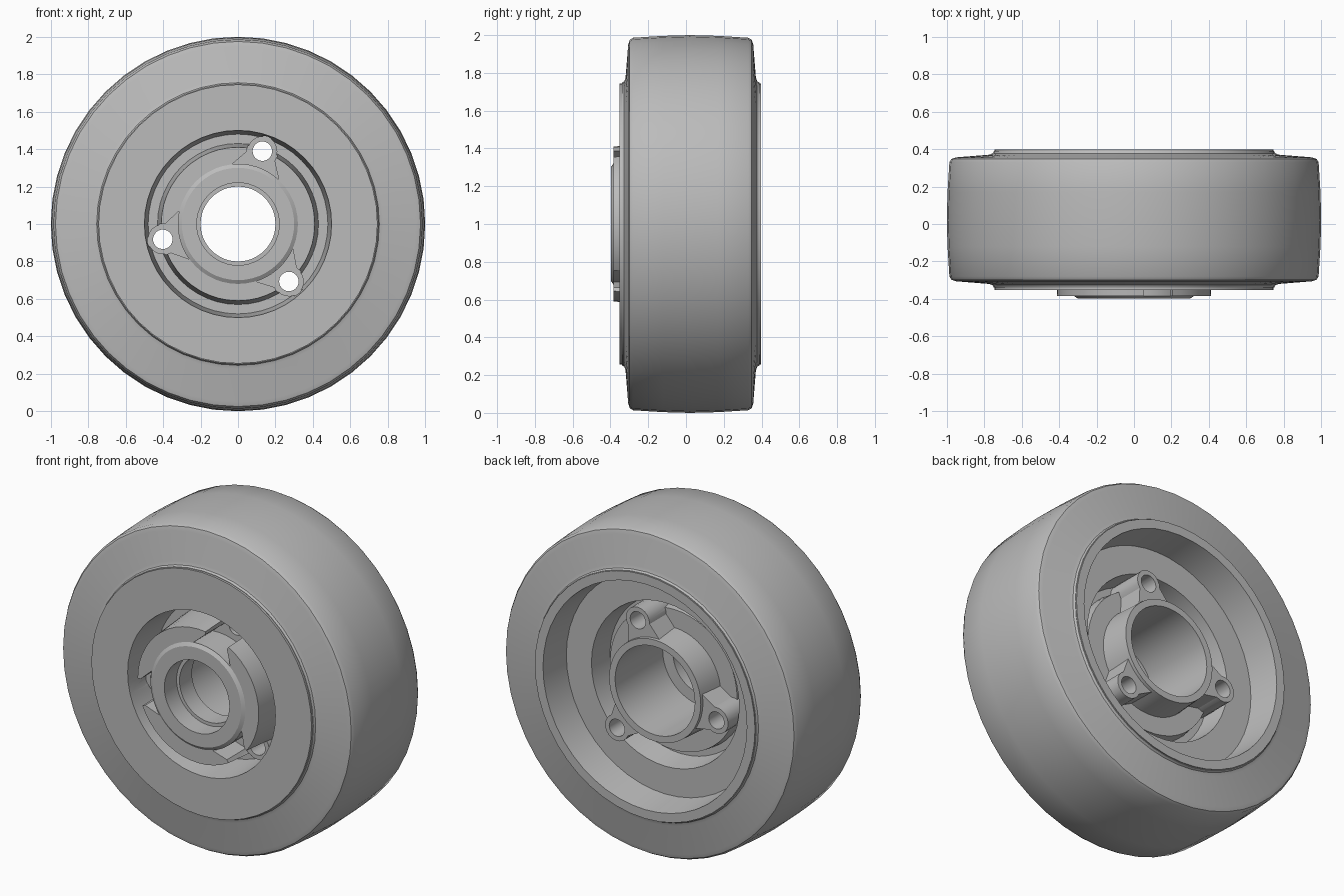
import bpy, bmesh
from math import sin, cos, pi, radians

cube = bpy.data.objects.get("Cube")
if cube:
    bpy.data.objects.remove(cube, do_unlink=True)

grey = bpy.data.materials.new("plain_grey")
grey.use_nodes = True
grey.diffuse_color = (0.5, 0.5, 0.5, 1)
grey.node_tree.nodes["Principled BSDF"].inputs["Base Color"].default_value = (0.5, 0.5, 0.5, 1)

CENTRE_Z = 1.0
LUG_ANGLES = [radians(71.5 + 120 * i) for i in range(3)]
LUG_R = 0.41


def finish(bm, name):
    bmesh.ops.recalc_face_normals(bm, faces=bm.faces)
    mesh = bpy.data.meshes.new(name)
    bm.to_mesh(mesh)
    bm.free()
    mesh.materials.append(grey)
    obj = bpy.data.objects.new(name, mesh)
    bpy.context.collection.objects.link(obj)
    return obj


def lathe(name, profile, sides):
    """Spin a closed (radius, y) profile about the axle."""
    bm = bmesh.new()
    rings = []
    for i in range(sides):
        a = 2 * pi * i / sides
        rings.append([bm.verts.new((r * cos(a), y, CENTRE_Z + r * sin(a))) for r, y in profile])
    n = len(profile)
    for i in range(sides):
        p, q = rings[i], rings[(i + 1) % sides]
        for j in range(n):
            k = (j + 1) % n
            bm.faces.new((p[j], p[k], q[k], q[j]))
    return finish(bm, name)


def prisms(name, outline, y0, y1):
    """Extrude a (radial, tangential) outline at each lug angle."""
    bm = bmesh.new()
    for a in LUG_ANGLES:
        ends = [[bm.verts.new((u * cos(a) - v * sin(a), y, CENTRE_Z + u * sin(a) + v * cos(a)))
                 for u, v in outline] for y in (y0, y1)]
        bm.faces.new(ends[0])
        bm.faces.new(ends[1])
        n = len(outline)
        for j in range(n):
            k = (j + 1) % n
            bm.faces.new((ends[0][j], ends[0][k], ends[1][k], ends[1][j]))
    return finish(bm, name)


def arc(u, radius, start, end, steps):
    angles = [radians(start + (end - start) * i / steps) for i in range(steps + 1)]
    return [(u + radius * cos(t), radius * sin(t)) for t in angles]


def lug_outline(inner, radius):
    # flared foot on the hub, rounded outer end
    return arc(0, inner, 24, -24, 6) + arc(LUG_R, radius, -110, 110, 12)


def boolean(target, tool, operation):
    tool.hide_render = True
    mod = target.modifiers.new(operation, "BOOLEAN")
    mod.operation = operation
    mod.solver = "EXACT"
    mod.object = tool
    select(target)
    bpy.ops.object.modifier_apply(modifier=mod.name)
    bpy.data.objects.remove(tool, do_unlink=True)


def select(obj):
    bpy.ops.object.select_all(action="DESELECT")
    obj.select_set(True)
    bpy.context.view_layer.objects.active = obj


# Tyre with a slightly crowned tread and rounded shoulders
tyre = lathe("tyre", [
    (0.72, -0.34), (0.748, -0.34), (0.755, -0.327), (0.775, -0.32), (0.95, -0.306),
    (0.975, -0.298), (0.986, -0.28), (0.996, -0.12), (1.0, 0.02), (0.996, 0.17),
    (0.986, 0.33), (0.975, 0.348), (0.95, 0.356), (0.775, 0.37), (0.755, 0.377),
    (0.748, 0.39), (0.72, 0.39)], 48)

# Wheel body: hub boss, ring, drafted channels, web and rim
wheel = lathe("wheel_body", [
    (0.22, -0.398), (0.30, -0.398), (0.32, -0.385), (0.41, -0.385), (0.43, -0.1),
    (0.48, -0.1), (0.50, -0.353), (0.745, -0.353), (0.745, 0.397), (0.69, 0.397),
    (0.67, 0.2), (0.50, 0.2), (0.48, 0.05), (0.44, 0.05), (0.43, 0.12),
    (0.32, 0.12), (0.31, 0.3), (0.27, 0.3), (0.27, -0.16), (0.20, -0.16),
    (0.20, -0.28), (0.22, -0.28)], 48)

# Screw lugs: posts behind, notches in front, through holes
boolean(wheel, prisms("lug_posts", lug_outline(0.295, 0.08), -0.25, 0.28), "UNION")
boolean(wheel, prisms("notch_cutter", lug_outline(0.322, 0.083), -0.6, -0.2), "DIFFERENCE")
boolean(wheel, prisms("hole_cutter", arc(LUG_R, 0.052, 0, 345, 23), -0.7, 0.7), "DIFFERENCE")

for obj in (tyre, wheel):
    select(obj)
    bpy.ops.object.shade_smooth_by_angle(angle=radians(32))
